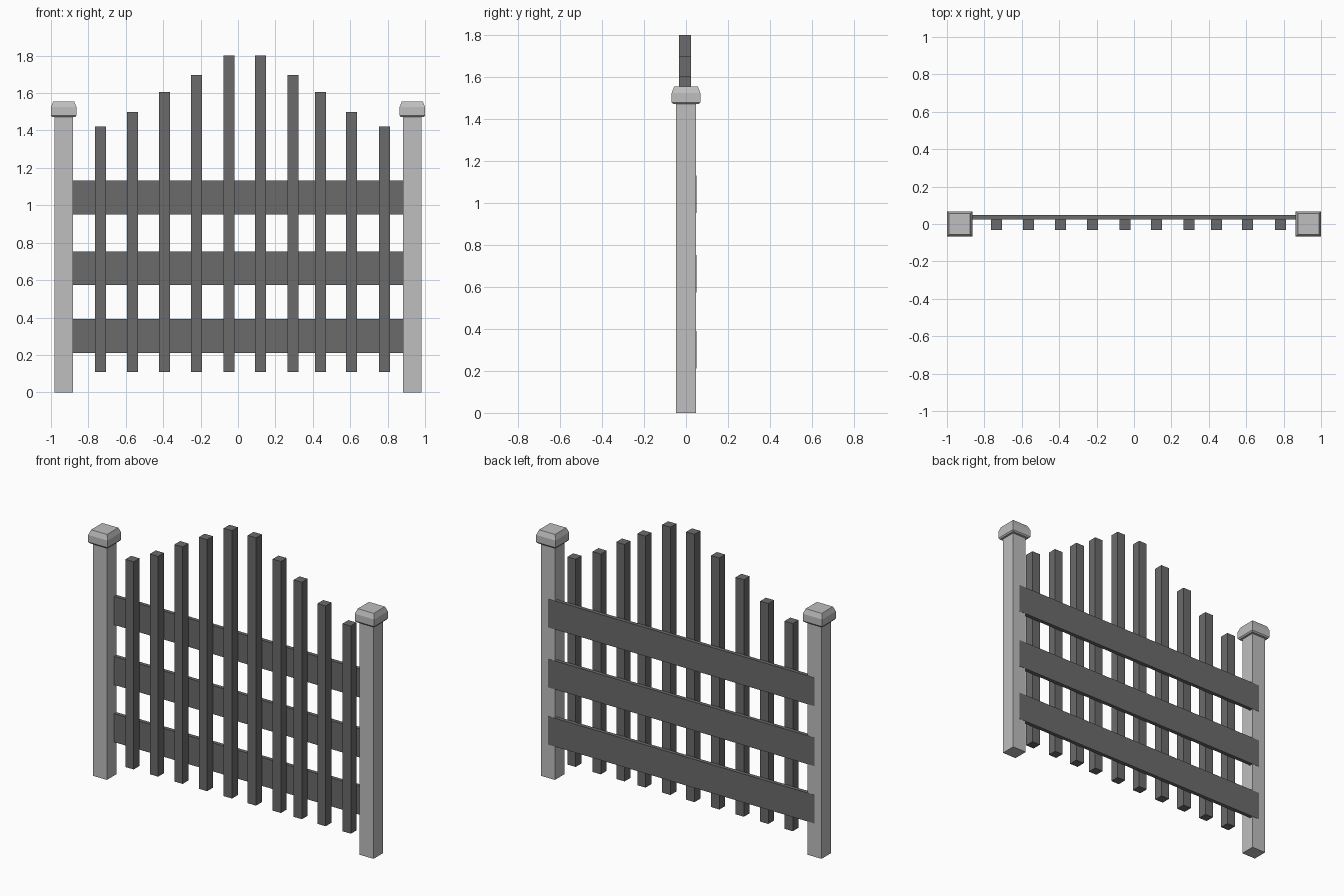
import bpy
import bmesh

default = bpy.data.objects.get("Cube")
if default:
    bpy.data.objects.remove(default, do_unlink=True)


def make_material(name, value):
    mat = bpy.data.materials.new(name)
    mat.use_nodes = True
    color = (value, value, value, 1)
    mat.diffuse_color = color
    mat.node_tree.nodes["Principled BSDF"].inputs["Base Color"].default_value = color
    return mat


light_gray = make_material("light gray", 0.52)
dark_gray = make_material("dark gray", 0.147)


def stack(name, mat, x, y, levels):
    """Solid of rectangular sections, each given as (half_x, half_y, z)."""
    bm = bmesh.new()
    rings = [[bm.verts.new((x + sx * hx, y + sy * hy, z))
              for sx, sy in ((-1, -1), (1, -1), (1, 1), (-1, 1))]
             for hx, hy, z in levels]
    bm.faces.new(rings[0][::-1])
    bm.faces.new(rings[-1])
    for low, high in zip(rings, rings[1:]):
        for i in range(4):
            j = (i + 1) % 4
            bm.faces.new((low[i], low[j], high[j], high[i]))
    mesh = bpy.data.meshes.new(name)
    bm.to_mesh(mesh)
    bm.free()
    mesh.materials.append(mat)
    obj = bpy.data.objects.new(name, mesh)
    bpy.context.collection.objects.link(obj)


# Posts with chamfered caps
for side, sign in (("left", 1), ("right", -1)):
    x = sign * 0.932
    stack(side + "_post", light_gray, x, 0,
          [(0.049, 0.0475, 0), (0.049, 0.0475, 1.48)])
    stack(side + "_post_cap", light_gray, x, 0,
          [(0.062, 0.062, 1.472), (0.068, 0.068, 1.48),
           (0.068, 0.068, 1.525), (0.056, 0.056, 1.556)])

# Horizontal rails, fixed on the back of the posts
for label, z in (("lower", 0.211), ("middle", 0.573), ("upper", 0.952)):
    stack(label + "_rail", dark_gray, 0, 0.037,
          [(0.932, 0.012, z), (0.932, 0.012, z + 0.18)])

# Pickets rising to the middle
positions = (-0.735, -0.564, -0.393, -0.222, -0.048,
             0.12, 0.294, 0.441, 0.607, 0.783)
heights = (1.42, 1.5, 1.605, 1.697, 1.8)
for i, (x, top) in enumerate(zip(positions, heights + heights[::-1])):
    stack(f"picket_{i + 1}", dark_gray, x, -0.004,
          [(0.029, 0.029, 0.108), (0.029, 0.029, top)])
